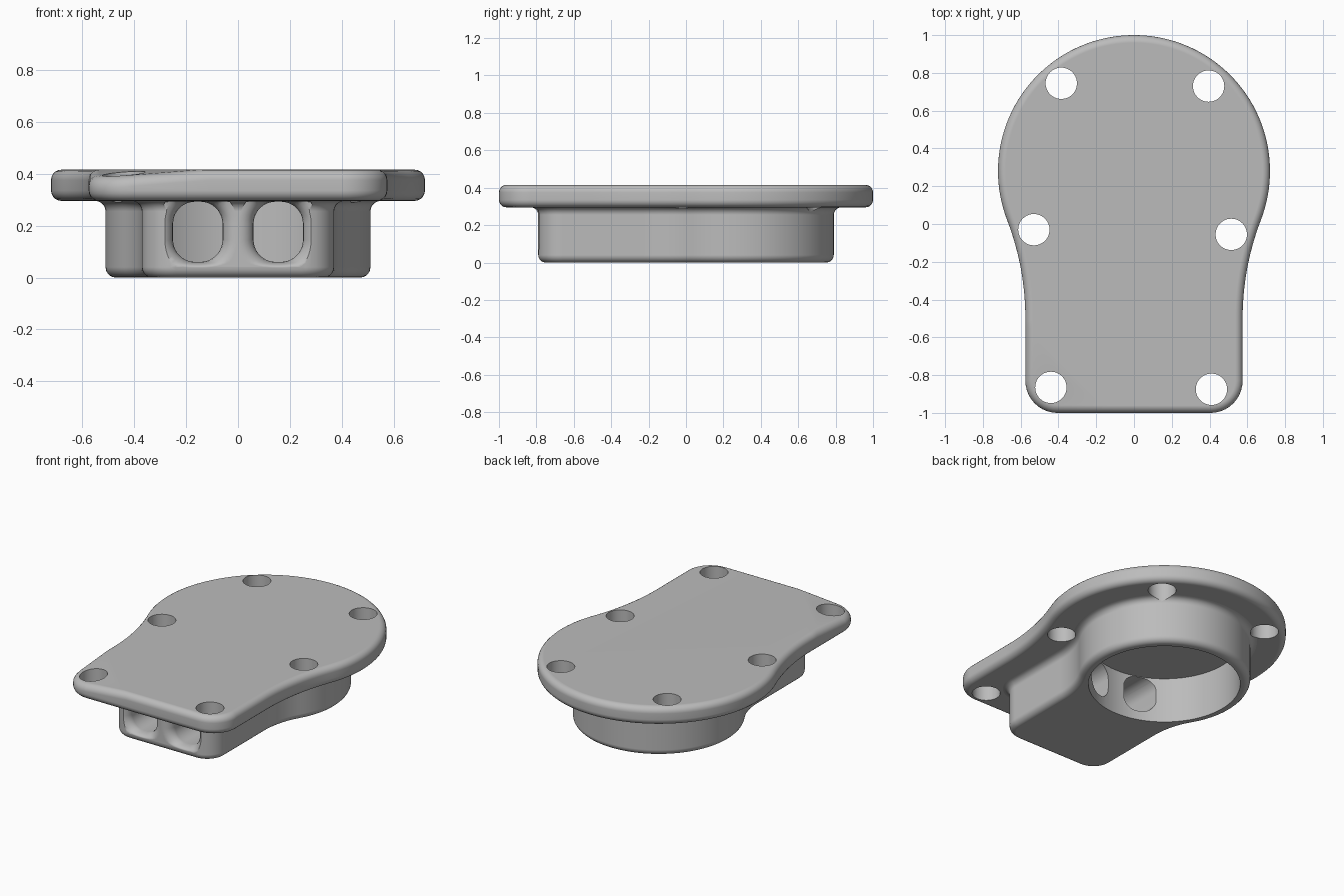
import bpy, bmesh
from math import sin, cos, asin, sqrt, pi, radians
from mathutils import Vector

if "Cube" in bpy.data.objects:
    bpy.data.objects.remove(bpy.data.objects["Cube"], do_unlink=True)

grey = bpy.data.materials.new("plain grey")
grey.use_nodes = True
grey.diffuse_color = (0.5, 0.5, 0.5, 1)
grey.node_tree.nodes["Principled BSDF"].inputs["Base Color"].default_value = (0.5, 0.5, 0.5, 1)

CY = 0.28  # centre of the round end


def arc(cx, cy, r, a0, a1, n):
    return [(cx + r * cos(a0 + (a1 - a0) * i / n), cy + r * sin(a0 + (a1 - a0) * i / n))
            for i in range(n + 1)]


def outline(d, r, half, blend, front, corner):
    """Round back end blending into a straight front, grown outward by d."""
    drop = sqrt((r + blend) ** 2 - (half + blend) ** 2)
    a = asin(drop / (r + blend))
    pts = arc(0, CY, r + d, pi / 2, -a, 40)
    pts += arc(half + blend, CY - drop, blend - d, pi - a, pi, 14)[1:]
    pts += arc(half - corner, front + corner, corner + d, 0, -pi / 2, 10)
    return pts + [(-x, y) for x, y in reversed(pts[1:])]


def loft(name, rings):
    """Skin between point rings and cap both ends."""
    bm = bmesh.new()
    loops = [[bm.verts.new(p) for p in ring] for ring in rings]
    n = len(loops[0])
    for a, b in zip(loops, loops[1:]):
        for i in range(n):
            j = (i + 1) % n
            bm.faces.new((a[i], a[j], b[j], b[i]))
    bm.faces.new(loops[0])
    bm.faces.new(loops[-1])
    bmesh.ops.recalc_face_normals(bm, faces=bm.faces)
    mesh = bpy.data.meshes.new(name)
    bm.to_mesh(mesh)
    bm.free()
    mesh.materials.append(grey)
    ob = bpy.data.objects.new(name, mesh)
    bpy.context.collection.objects.link(ob)
    return ob


def cylinder(name, x, y, r, z0, z1, n):
    ring = arc(x, y, r, 0, 2 * pi, n)[:-1]
    return loft(name, [[(px, py, z) for px, py in ring] for z in (z0, z1)])


def apply(ob, mod):
    bpy.ops.object.select_all(action='DESELECT')
    bpy.context.view_layer.objects.active = ob
    ob.select_set(True)
    bpy.ops.object.modifier_apply(modifier=mod.name)


def cut(ob, cutter):
    mod = ob.modifiers.new("cut", 'BOOLEAN')
    mod.operation = 'DIFFERENCE'
    mod.solver = 'EXACT'
    mod.object = cutter
    apply(ob, mod)


def finish(ob):
    bpy.ops.object.select_all(action='DESELECT')
    bpy.context.view_layer.objects.active = ob
    ob.select_set(True)
    bpy.ops.object.shade_smooth_by_angle(angle=radians(32))
    mod = ob.modifiers.new("even shading", 'WEIGHTED_NORMAL')
    mod.keep_sharp = True
    apply(ob, mod)


# Cover plate with rounded upper and lower rims
R = 0.04
low, top = 0.295, 0.415
quarter = [i * pi / 10 for i in range(6)]
profile = [(R * sin(t) - R, low + R - R * cos(t)) for t in quarter]
profile += [(R * cos(t) - R, top - R + R * sin(t)) for t in quarter]
plate = loft("cover_plate", [[(x, y, z) for x, y in outline(d, 0.72, 0.575, 1.45, -1, 0.17)]
                             for d, z in profile])

# One front corner of the plate slopes gently down
bm = bmesh.new()
bm.from_mesh(plate.data)
bmesh.ops.bisect_plane(bm, geom=bm.verts[:] + bm.edges[:] + bm.faces[:],
                       plane_co=Vector((-0.555, -0.555, 0)), plane_no=Vector((1, 1, 0)))
for v in bm.verts:
    if v.co.z > 0.36:
        v.co.z -= 0.08 * max(0, -1.11 - v.co.x - v.co.y)
bm.to_mesh(plate.data)
bm.free()

# Housing body with rounded foot and a flare under the plate
profile = [(R * sin(t) - R, R - R * cos(t)) for t in quarter]
profile += [(R - R * cos(t), low - R + R * sin(t)) for t in quarter]
profile.append((R, low + 0.01))
body = loft("housing_body", [[(x, y, z) for x, y in outline(d, 0.51, 0.37, 0.5, -0.79, 0.13)]
                             for d, z in profile])

# Round bore, closed above by the plate
cutters = [cylinder("bore_cutter", 0, CY, 0.45, -0.1, 0.4, 96)]


# Two front slots with flared mouths
def slot_ring(cx, y, g):
    c, w, z0, z1 = 0.085, 0.095, 0.06, 0.292
    pts = []
    for sx, zc, a in ((1, z1 - c, 0), (-1, z1 - c, pi / 2), (-1, z0 + c, pi), (1, z0 + c, 1.5 * pi)):
        pts += arc(cx + sx * (w - c), zc, c + g, a, a + pi / 2, 10)
    # the flare is shallower below and stops at the plate above
    return [(x, y, min(z, z1) if z > z0 else z0 + 0.4 * (z - z0)) for x, z in pts]


F = 0.057
for side in (-1, 1):
    path = [(0.0, 0.0)] + [(-0.79 + F - F * sin(t), F - F * cos(t)) for t in quarter]
    path.append((-0.9, F))
    cutters.append(loft("slot_cutter", [slot_ring(side * 0.155, y, g) for y, g in path]))

# Screw holes
holes = [cylinder("hole_cutter", x, y, 0.083, 0.2, 0.6, 48) for x, y in (
    (-0.385, 0.745), (0.395, 0.73), (-0.53, -0.03),
    (0.515, -0.055), (-0.44, -0.865), (0.41, -0.875))]

for c in cutters + holes:
    c.hide_render = True
    cut(body, c)
for c in holes:
    cut(plate, c)
for c in cutters + holes:
    bpy.data.objects.remove(c, do_unlink=True)
finish(plate)
finish(body)
